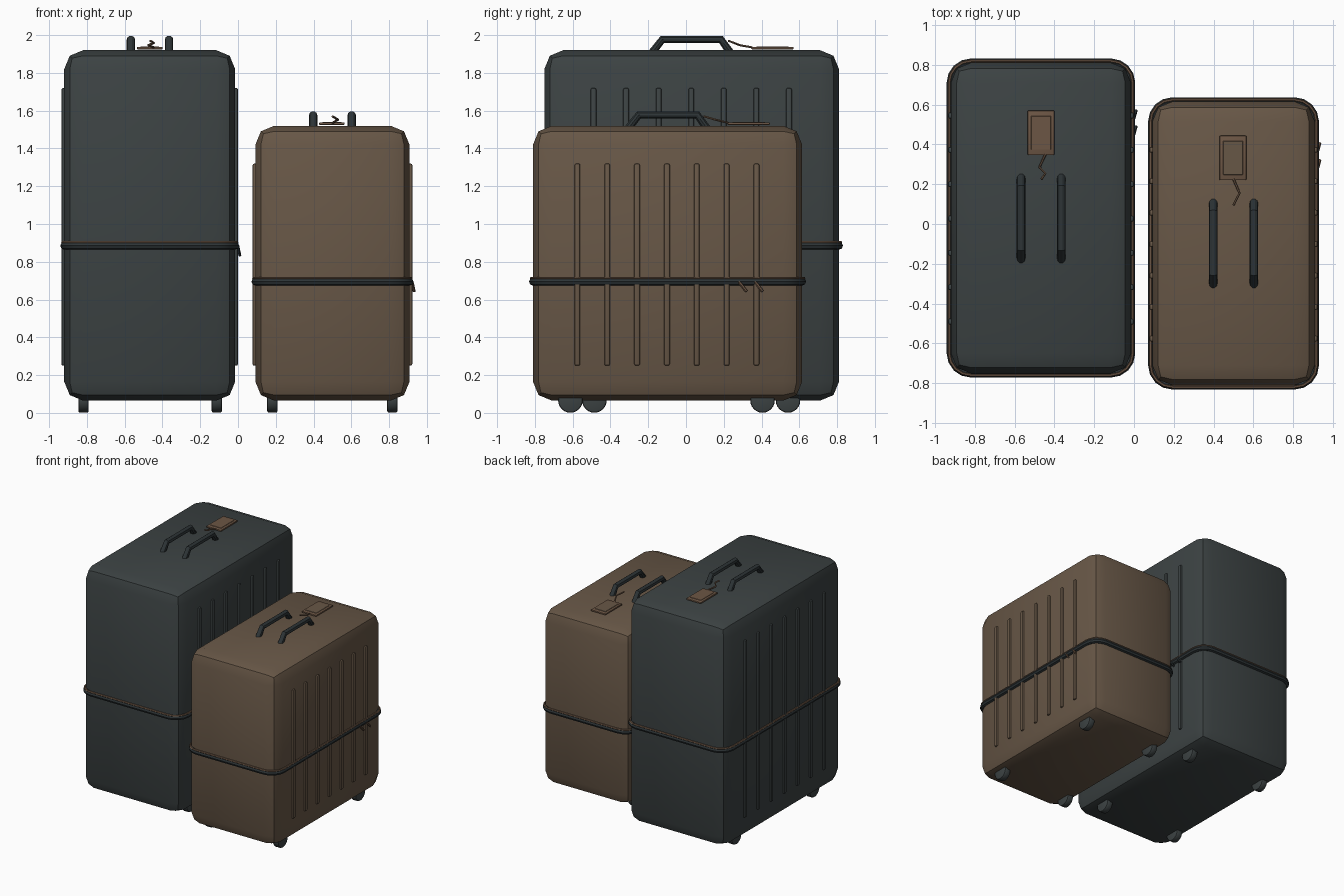
import bpy, bmesh, math
from mathutils import Vector, Matrix

cube = bpy.data.objects.get("Cube")
if cube:
    bpy.data.objects.remove(cube, do_unlink=True)


def material(name, rgb):
    m = bpy.data.materials.new(name)
    m.use_nodes = True
    m.diffuse_color = (*rgb, 1)
    m.node_tree.nodes["Principled BSDF"].inputs["Base Color"].default_value = (*rgb, 1)
    return m


SLATE = material("slate", (0.045, 0.055, 0.056))
BROWN = material("brown", (0.137, 0.095, 0.062))
CHARCOAL = material("charcoal", (0.026, 0.034, 0.037))
LEATHER = material("tan leather", (0.15, 0.092, 0.058))


def finish(name, mesh, mat):
    ob = bpy.data.objects.new(name, mesh)
    bpy.context.collection.objects.link(ob)
    mesh.materials.clear()
    mesh.materials.append(mat)
    bpy.ops.object.select_all(action='DESELECT')
    ob.select_set(True)
    bpy.context.view_layer.objects.active = ob
    bpy.ops.object.shade_smooth_by_angle(angle=math.radians(30))
    return ob


def box(name, lo, hi, mat, bevel, segments=2):
    """Box between two corners with rounded edges."""
    lo, hi = Vector(lo), Vector(hi)
    bm = bmesh.new()
    bmesh.ops.create_cube(bm, size=1, matrix=Matrix.Translation((lo + hi) / 2)
                          @ Matrix.Diagonal((*(hi - lo), 1)))
    bmesh.ops.bevel(bm, geom=bm.edges[:], offset=bevel, segments=segments,
                    profile=0.5, affect='EDGES', clamp_overlap=True)
    mesh = bpy.data.meshes.new(name)
    bm.to_mesh(mesh)
    bm.free()
    return finish(name, mesh, mat)


def tube(name, points, radius, mat, closed=False, resolution=2):
    """Round tube swept along a path."""
    cu = bpy.data.curves.new(name, 'CURVE')
    cu.dimensions = '3D'
    cu.bevel_depth = radius
    cu.bevel_resolution = resolution
    cu.use_fill_caps = True
    sp = cu.splines.new('POLY')
    sp.points.add(len(points) - 1)
    for p, co in zip(sp.points, points):
        p.co = (*co, 1)
    sp.use_cyclic_u = closed
    temp = bpy.data.objects.new(name + " path", cu)
    mesh = bpy.data.meshes.new_from_object(temp)
    bpy.data.objects.remove(temp)
    bpy.data.curves.remove(cu)
    return finish(name, mesh, mat)


def wheel(name, centre, mat):
    bm = bmesh.new()
    bmesh.ops.create_cone(bm, cap_ends=True, segments=24, radius1=0.065, radius2=0.065,
                          depth=0.055, matrix=Matrix.Translation(centre)
                          @ Matrix.Rotation(math.pi / 2, 4, 'Y'))
    rims = [e for e in bm.edges if any(len(f.verts) > 4 for f in e.link_faces)]
    bmesh.ops.bevel(bm, geom=rims, offset=0.01, segments=2, profile=0.5, affect='EDGES')
    mesh = bpy.data.meshes.new(name)
    bm.to_mesh(mesh)
    bm.free()
    return finish(name, mesh, mat)


def rounded_loop(cx, cy, hx, hy, z, r, steps=4):
    """Rounded rectangle path at one height."""
    pts = []
    for i, (sx, sy) in enumerate(((1, 1), (-1, 1), (-1, -1), (1, -1))):
        for k in range(steps + 1):
            a = math.pi / 2 * (i + k / steps)
            pts.append((cx + sx * (hx - r) + r * math.cos(a),
                        cy + sy * (hy - r) + r * math.sin(a), z))
    return pts


def suitcase(label, lo, hi, mat, band_z, rib_top, rib_y, rib_step,
             handle_x, handle_y, tag, cord, pulls, pull_mat, wheel_x, wheel_y):
    (x0, y0, z0), (x1, y1, z1) = lo, hi
    cx, cy, hx, hy = (x0 + x1) / 2, (y0 + y1) / 2, (x1 - x0) / 2, (y1 - y0) / 2

    # Shell with vertical ribs on both broad sides
    box(label + "_shell", lo, hi, mat, 0.1)
    for side, x in (("right", x0), ("left", x1)):
        for i in range(7):
            y = rib_y + i * rib_step
            box(f"{label}_rib_{side}_{i + 1}", (x - 0.015, y - 0.015, 0.25),
                (x + 0.015, y + 0.015, rib_top), mat, 0.009)

    # Zip around the middle, with a thin leather piping above it
    tube(label + "_zip", rounded_loop(cx, cy, hx, hy, band_z, 0.1), 0.021, CHARCOAL, True)
    tube(label + "_piping", rounded_loop(cx, cy, hx + 0.009, hy + 0.009, band_z + 0.018, 0.11),
         0.008, LEATHER, True, 1)

    # Zip pulls
    for i, (y, lean) in enumerate(pulls):
        tube(f"{label}_zip_pull_{i + 1}", [(x1 + 0.014, y, band_z),
             (x1 + 0.025, y + lean, band_z - 0.052)], 0.008, pull_mat, resolution=1)

    # Pair of carry handles
    a, b = handle_y
    for side, x in zip(("right", "left"), handle_x):
        tube(f"{label}_handle_{side}",
             [(x, a, z1 - 0.02), (x, a + 0.06, z1 + 0.057),
              (x, b - 0.055, z1 + 0.057), (x, b, z1 - 0.02)], 0.022, CHARCOAL, resolution=3)

    # Luggage tag and its cord
    tx, ty = tag
    box(label + "_tag", (tx - 0.068, ty - 0.112, z1 + 0.004),
        (tx + 0.068, ty + 0.112, z1 + 0.018), LEATHER, 0.006)
    box(label + "_tag_card", (tx - 0.05, ty - 0.085, z1 + 0.015),
        (tx + 0.05, ty + 0.085, z1 + 0.021), LEATHER if mat == SLATE else BROWN, 0.002, 1)
    rise = [z1 + 0.015 + 0.035 * i / (len(cord) - 1) for i in range(len(cord))]
    tube(label + "_tag_cord", [(x, y, z) for (x, y), z in zip(cord, rise)],
         0.006, LEATHER, resolution=1)

    # Four wheels
    for nx, x in zip(("right", "left"), wheel_x):
        for ny, y in zip(("front", "back"), wheel_y):
            wheel(f"{label}_wheel_{ny}_{nx}", (x, y, 0.066), SLATE)


suitcase("large_case", (-0.92, -0.75, 0.065), (-0.015, 0.81, 1.92), SLATE,
         band_z=0.885, rib_top=1.72, rib_y=-0.49, rib_step=0.1725,
         handle_x=(-0.567, -0.365), handle_y=(-0.185, 0.24), tag=(-0.467, 0.458),
         cord=[(-0.445, 0.35), (-0.475, 0.285), (-0.445, 0.255), (-0.465, 0.225)],
         pulls=((0.45, 0.04), (0.53, 0.04)), pull_mat=CHARCOAL,
         wheel_x=(-0.818, -0.112), wheel_y=(-0.485, 0.54))

suitcase("small_case", (0.092, -0.81, 0.065), (0.908, 0.615, 1.52), BROWN,
         band_z=0.695, rib_top=1.32, rib_y=-0.575, rib_step=0.158,
         handle_x=(0.398, 0.602), handle_y=(-0.31, 0.115), tag=(0.497, 0.332),
         cord=[(0.50, 0.225), (0.53, 0.155), (0.50, 0.095)],
         pulls=((0.28, 0.04), (0.365, 0.04)), pull_mat=LEATHER,
         wheel_x=(0.182, 0.817), wheel_y=(-0.612, 0.405))
